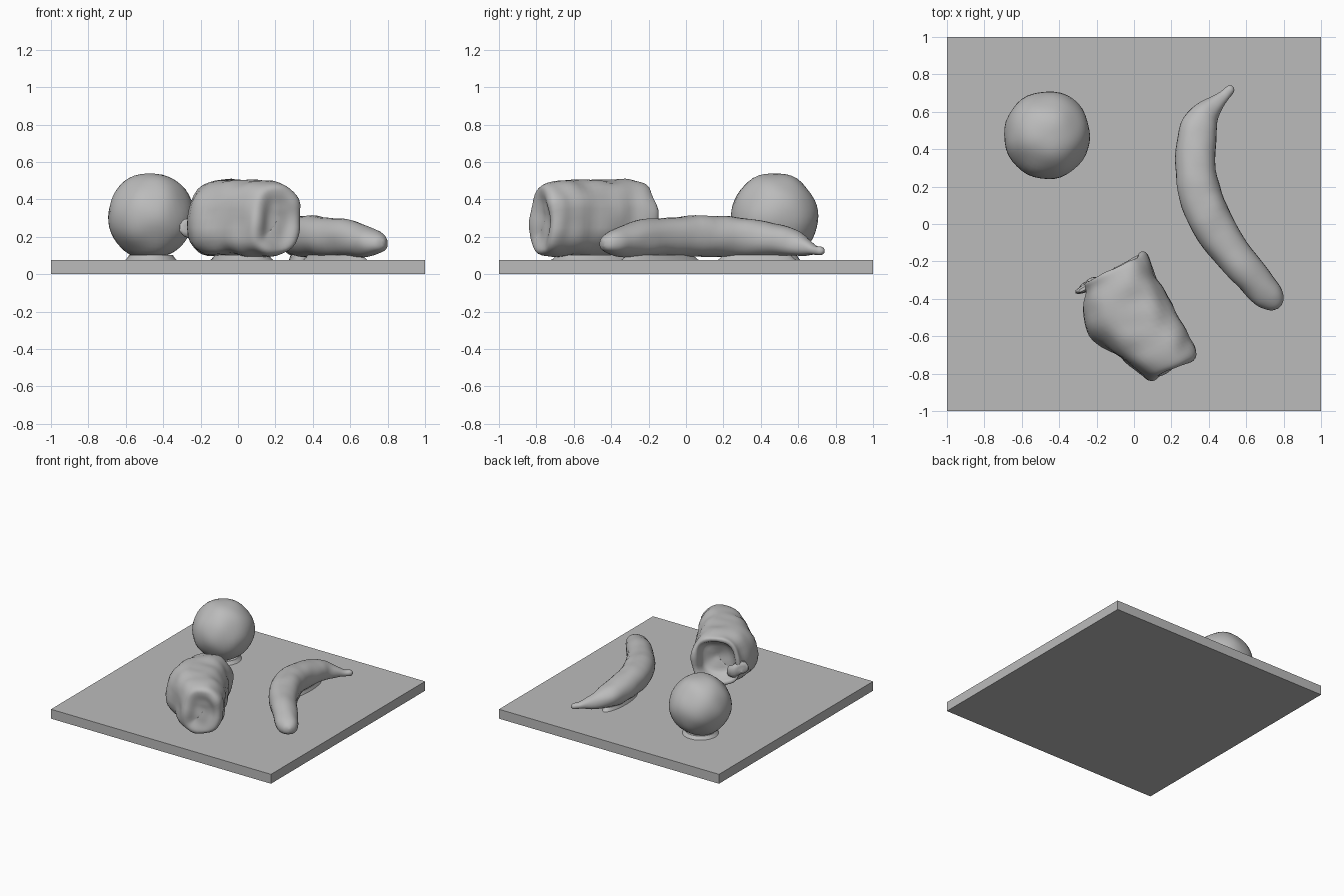
import bpy, bmesh, math
from mathutils import Vector, noise

cube = bpy.data.objects.get("Cube")
if cube:
    bpy.data.objects.remove(cube)

grey = bpy.data.materials.new("plain_grey")
grey.use_nodes = True
COLOUR = (0.5, 0.5, 0.5, 1)
grey.diffuse_color = COLOUR
grey.node_tree.nodes["Principled BSDF"].inputs["Base Color"].default_value = COLOUR


def finish(name, bm, rough=0.0, scale=9.0, angle=40):
    """Add gentle hand-modelled unevenness and turn the mesh into an object."""
    bmesh.ops.recalc_face_normals(bm, faces=bm.faces)
    bm.normal_update()
    moves = [v.normal * rough * noise.noise(v.co * scale) for v in bm.verts]
    for v, m in zip(bm.verts, moves):
        v.co += m
    mesh = bpy.data.meshes.new(name)
    bm.to_mesh(mesh)
    bm.free()
    mesh.materials.append(grey)
    obj = bpy.data.objects.new(name, mesh)
    bpy.context.collection.objects.link(obj)
    bpy.ops.object.select_all(action='DESELECT')
    obj.select_set(True)
    bpy.context.view_layer.objects.active = obj
    bpy.ops.object.shade_smooth_by_angle(angle=math.radians(angle))
    return obj


def smooth_rows(rows, steps):
    """Catmull-Rom interpolation between rows of numbers."""
    out = []
    for i in range(len(rows) - 1):
        a, b, c, d = (rows[min(max(j, 0), len(rows) - 1)] for j in range(i - 1, i + 3))
        for k in range(steps):
            t = k / steps
            out.append([0.5 * (2 * q + (r - p) * t + (2 * p - 5 * q + 4 * r - s) * t * t
                               + (3 * q - p - 3 * r + s) * t ** 3)
                        for p, q, r, s in zip(a, b, c, d)])
    return out + [list(rows[-1])]


def loft(rings):
    """Skin a list of closed rings and cap both ends."""
    bm = bmesh.new()
    loops = [[bm.verts.new(p) for p in ring] for ring in rings]
    n = len(loops[0])
    for a, b in zip(loops, loops[1:]):
        for i in range(n):
            bm.faces.new((a[i], a[(i + 1) % n], b[(i + 1) % n], b[i]))
    bm.faces.new(loops[0])
    bm.faces.new(loops[-1])
    return bm


def oval(n, power):
    """Unit superellipse points."""
    def f(v):
        return math.copysign(abs(v) ** (2 / power), v)
    return [(f(math.cos(2 * math.pi * i / n)), f(math.sin(2 * math.pi * i / n))) for i in range(n)]


def tube(rows, steps=4, n=28, power=2.2):
    """Loft rows of (x, y, z bottom, z top, half width) along their path."""
    rows = smooth_rows(rows, steps)
    rings = []
    for i, (x, y, lo, hi, w) in enumerate(rows):
        p, q = rows[max(i - 1, 0)], rows[min(i + 1, len(rows) - 1)]
        d = Vector((q[0] - p[0], q[1] - p[1])).normalized()
        rings.append([(x + d.y * w * c, y - d.x * w * c, (lo + hi) / 2 + (hi - lo) / 2 * s)
                      for c, s in oval(n, power)])
    return loft(rings)


# Square base board
bm = bmesh.new()
bmesh.ops.create_cube(bm, size=2)
for v in bm.verts:
    v.co.z = 0.077 if v.co.z > 0 else 0
finish("base_board", bm)

# Round fruit with a flattened underside
bm = bmesh.new()
bmesh.ops.create_uvsphere(bm, u_segments=40, v_segments=24, radius=1)
for v in bm.verts:
    z = 0.31 + v.co.z * 0.23
    v.co = Vector((-0.465 + v.co.x * 0.232, 0.475 + v.co.y * 0.235, max(z, 0.095)))
finish("round_fruit", bm, 0.011, 7)

# Long curved fruit with its thin stem
bm = tube([
    (0.525, 0.732, 0.118, 0.128, 0.006), (0.515, 0.722, 0.105, 0.142, 0.02),
    (0.485, 0.69, 0.103, 0.15, 0.028), (0.44, 0.645, 0.10, 0.19, 0.045),
    (0.375, 0.575, 0.097, 0.24, 0.08), (0.337, 0.48, 0.095, 0.268, 0.102),
    (0.328, 0.35, 0.095, 0.295, 0.106), (0.343, 0.2, 0.095, 0.312, 0.112),
    (0.395, 0.05, 0.095, 0.315, 0.114), (0.48, -0.1, 0.095, 0.303, 0.104),
    (0.585, -0.23, 0.095, 0.29, 0.096), (0.675, -0.335, 0.095, 0.26, 0.088),
    (0.73, -0.39, 0.103, 0.235, 0.078), (0.767, -0.428, 0.125, 0.205, 0.048),
    (0.78, -0.442, 0.15, 0.18, 0.01)])
finish("curved_fruit", bm, 0.008, 10)

# Crumpled tumbler lying on its side, closed in front and hollow at the back:
# rows of (distance along axis, left edge, right edge, bottom, top)
along, across = Vector((-0.46, 0.888, 0)), Vector((0.888, 0.46, 0))
rows = smooth_rows([
    (-0.765, -0.17, -0.15, 0.29, 0.31), (-0.768, -0.22, -0.1, 0.22, 0.37),
    (-0.785, -0.275, -0.06, 0.15, 0.43), (-0.775, -0.31, -0.03, 0.115, 0.47),
    (-0.73, -0.335, -0.012, 0.10, 0.495), (-0.66, -0.37, -0.012, 0.095, 0.505),
    (-0.54, -0.43, -0.015, 0.095, 0.505), (-0.42, -0.485, -0.015, 0.095, 0.505),
    (-0.30, -0.46, -0.02, 0.095, 0.505), (-0.21, -0.40, -0.02, 0.095, 0.50),
    (-0.165, -0.385, -0.025, 0.10, 0.485), (-0.165, -0.36, -0.05, 0.13, 0.455),
    (-0.20, -0.345, -0.07, 0.15, 0.435), (-0.25, -0.31, -0.10, 0.18, 0.40),
    (-0.27, -0.22, -0.19, 0.28, 0.30)], 4)
rings = []
for s, left, right, lo, hi in rows:
    ring = []
    for c, h in oval(36, 2.5):
        t = (left + right) / 2 + (right - left) / 2 * c
        # The left side sags lower than the right
        z = (lo + hi) / 2 + (hi - lo) / 2 * h - 0.05 * max(-c, 0) * (1 - h * h)
        p = along * s + across * t
        ring.append((p.x, p.y, z))
    rings.append(ring)
finish("crumpled_tumbler", loft(rings), 0.016, 9, 50)

# Torn flap at the mouth of the tumbler
bm = tube([(-0.17, -0.33, 0.15, 0.24, 0.02), (-0.21, -0.315, 0.16, 0.27, 0.035),
           (-0.25, -0.335, 0.18, 0.29, 0.03), (-0.285, -0.355, 0.20, 0.29, 0.02),
           (-0.312, -0.363, 0.23, 0.265, 0.008)], 3, 14, 2)
finish("torn_flap", bm, 0.012, 22)

# Low contact pads joining each item to the board
for name, x, y, rx, ry, turn in [("round_fruit", -0.465, 0.475, 0.13, 0.13, 0),
                                 ("tumbler", 0.02, -0.49, 0.13, 0.24, 0.48),
                                 ("curved_fruit_back", 0.335, 0.38, 0.06, 0.2, 0),
                                 ("curved_fruit_front", 0.52, -0.14, 0.06, 0.25, 0.68)]:
    rings = []
    for z, k in [(0.07, 1.1), (0.083, 1), (0.102, 0.9)]:
        rings.append([(x + k * (rx * c * math.cos(turn) - ry * s * math.sin(turn)),
                       y + k * (rx * c * math.sin(turn) + ry * s * math.cos(turn)), z)
                      for c, s in oval(24, 2)])
    finish(name + "_contact_pad", loft(rings))
